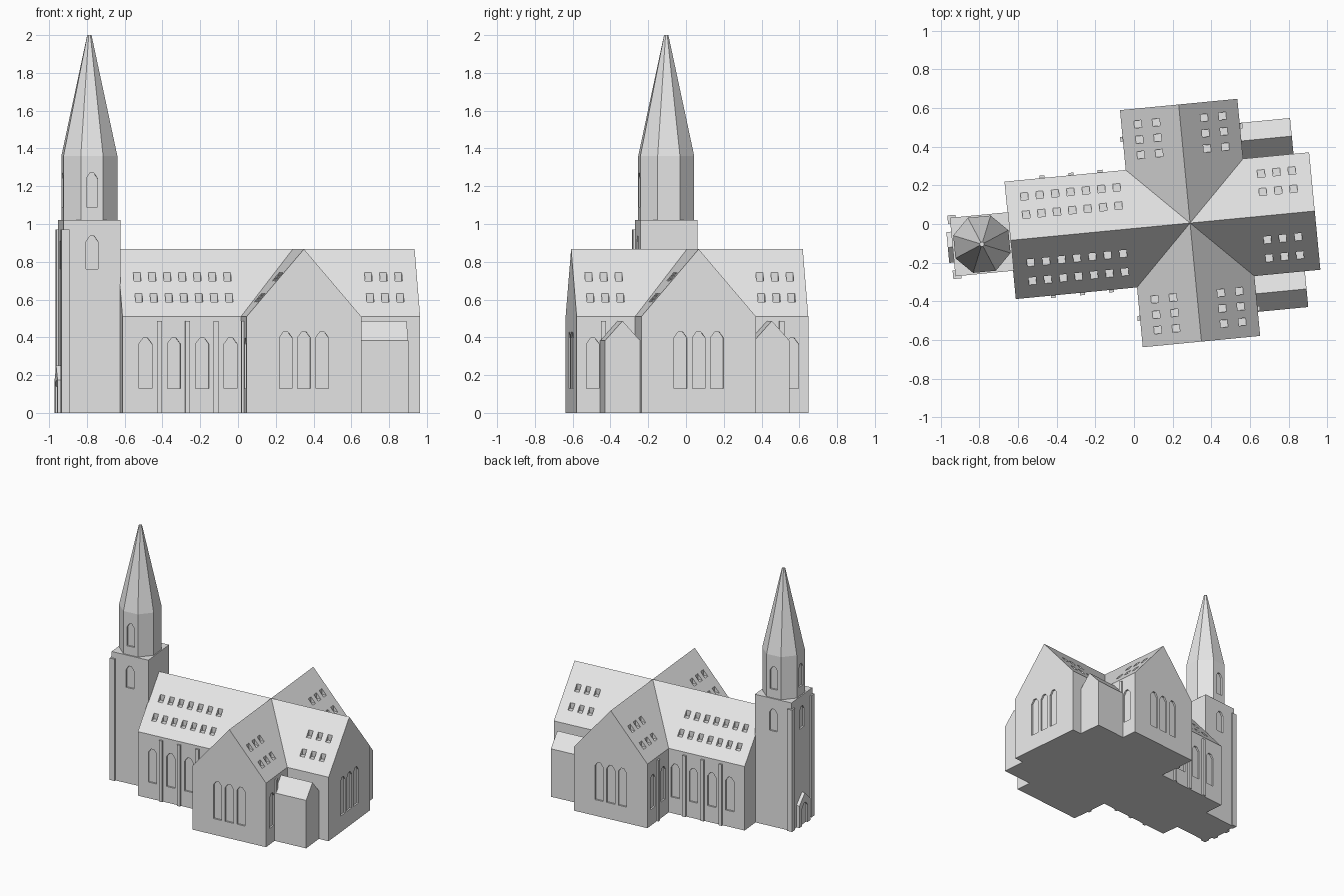
import bpy, bmesh, math
from mathutils import Matrix

if "Cube" in bpy.data.objects:
    bpy.data.objects.remove(bpy.data.objects["Cube"])

# Whole church is turned slightly about the crossing of its two ridges
PLACE = Matrix.Translation((0.29, 0.005, 0)) @ Matrix.Rotation(math.radians(5.5), 4, 'Z')

stone = bpy.data.materials.new("light_grey")
stone.diffuse_color = (0.8, 0.8, 0.8, 1)
stone.use_nodes = True
stone.node_tree.nodes["Principled BSDF"].inputs["Base Color"].default_value = stone.diffuse_color

HALF, EAVE, RIDGE = 0.305, 0.51, 0.867       # nave and transept section
WEST, EAST, ARM = -0.935, 0.648, 0.616
TX, TY, TH = -1.0825, -0.006, 0.152          # tower centre and half width


def prism(bm, pts, axis, a, b):
    """Extrude a (side, z) profile along x or y from a to b."""
    def put(p, d):
        return (d, p[0], p[1]) if axis == 'x' else (p[0], d, p[1])
    lo = [bm.verts.new(put(p, a)) for p in pts]
    hi = [bm.verts.new(put(p, b)) for p in pts]
    n = len(pts)
    faces = [bm.faces.new(lo), bm.faces.new(hi)]
    faces += [bm.faces.new((lo[i], lo[(i + 1) % n], hi[(i + 1) % n], hi[i])) for i in range(n)]
    bmesh.ops.recalc_face_normals(bm, faces=faces)


def box(bm, x0, x1, y0, y1, z0, z1):
    prism(bm, [(y0, z0), (y1, z0), (y1, z1), (y0, z1)], 'x', x0, x1)


def gable(c, half, eave, ridge):
    return [(c - half, 0), (c + half, 0), (c + half, eave), (c, ridge), (c - half, eave)]


def arch(bm, c, w, z0, z1, axis, wall, depth=0.013):
    """Pointed window cutter straddling a wall plane."""
    h = w / 2
    pts = [(c - h, z0), (c + h, z0), (c + h, z1 - 0.035), (c + h * 0.35, z1 - 0.004),
           (c - h * 0.35, z1 - 0.004), (c - h, z1 - 0.035)]
    prism(bm, pts, axis, wall - depth, wall + depth)


def make(name, bm):
    bm.transform(PLACE)
    me = bpy.data.meshes.new(name)
    bm.to_mesh(me)
    bm.free()
    me.materials.append(stone)
    ob = bpy.data.objects.new(name, me)
    bpy.context.collection.objects.link(ob)
    return ob


def boolean(ob, tool, op):
    """Apply a boolean and remove its tool object."""
    m = ob.modifiers.new(op, 'BOOLEAN')
    m.operation, m.object, m.solver = op, tool, 'EXACT'
    dg = bpy.context.evaluated_depsgraph_get()
    me = bpy.data.meshes.new_from_object(ob.evaluated_get(dg))
    ob.modifiers.clear()
    ob.data = me
    bpy.data.objects.remove(tool)


# Nave and transept with crossing gabled roofs
bm = bmesh.new()
prism(bm, gable(0, HALF, EAVE, RIDGE), 'x', WEST, EAST)
church = make("nave_and_transept", bm)
bm = bmesh.new()
prism(bm, gable(0, HALF, EAVE, RIDGE), 'y', -ARM, ARM)
boolean(church, make("transept", bm), 'UNION')

# Window recesses and skylight pockets
bm = bmesh.new()
for s in (-1, 1):
    for i in range(4):
        arch(bm, -0.813 + i * 0.151, 0.07, 0.128, 0.40, 'y', s * HALF)
    for u in (-0.097, 0, 0.097):
        arch(bm, u, 0.068, 0.128, 0.433, 'y', s * ARM)
    for v in (0.385, 0.54):
        arch(bm, s * v, 0.068, 0.128, 0.40, 'x', -HALF)
    arch(bm, s * 0.53, 0.068, 0.128, 0.40, 'x', HALF)
for v in (-0.097, 0, 0.097):
    arch(bm, v, 0.068, 0.128, 0.433, 'x', EAST)

SLOPE = (RIDGE - EAVE) / HALF
R = 0.019


def pocket(x, y, across):
    floor = RIDGE - SLOPE * (across + R)
    box(bm, x - R, x + R, y - R, y + R, floor, floor + 0.07)


for s in (-1, 1):
    for d in (0.125, 0.22):
        for u in [-0.84 + 0.08 * i for i in range(7)] + [0.39, 0.47, 0.55]:
            pocket(u, s * d, d)
        for v in (0.375, 0.455, 0.535):
            for t in (-1, 1):
                pocket(t * d, s * v, d)
boolean(church, make("openings", bm), 'DIFFERENCE')

# Thin wall buttresses
bm = bmesh.new()
for s in (-1, 1):
    for u in (-0.739, -0.589, -0.438):
        box(bm, u - 0.013, u + 0.013, s * 0.300, s * 0.318, 0, 0.487)
    for t, v in ((-1, 0.465), (1, 0.474)):
        box(bm, t * 0.300, t * 0.318, s * v - 0.013, s * v + 0.013, 0, 0.487)
make("wall_buttresses", bm)

# Small gabled annexes in the eastern corners
for s, side in ((-1, "south"), (1, "north")):
    bm = bmesh.new()
    prism(bm, gable(s * 0.397, 0.094, 0.382, 0.487), 'x', 0.30, 0.567)
    make(side + "_annex", bm)

# Square tower with a window on three sides
bm = bmesh.new()
box(bm, TX - TH, TX + TH, TY - TH, TY + TH, 0, 1.02)
tower = make("tower", bm)
bm = bmesh.new()
for s in (-1, 1):
    arch(bm, TX, 0.064, 0.762, 0.94, 'y', TY + s * TH)
arch(bm, TY, 0.064, 0.762, 0.94, 'x', TX - TH)
boolean(tower, make("tower_openings", bm), 'DIFFERENCE')

# Tower corner buttresses
bm = bmesh.new()
for s in (-1, 1):
    y0, y1 = sorted((TY + s * (TH - 0.03), TY + s * (TH + 0.013)))
    box(bm, TX - TH - 0.012, TX - TH + 0.03, y0, y1, 0, 0.97)
make("tower_buttresses", bm)

# West door porch
bm = bmesh.new()
prism(bm, gable(TY, 0.08, 0.175, 0.25), 'x', TX - TH - 0.025, TX - TH + 0.01)
porch = make("door_porch", bm)
bm = bmesh.new()
arch(bm, TY, 0.08, -0.01, 0.175, 'x', TX - TH - 0.025)
boolean(porch, make("door_opening", bm), 'DIFFERENCE')

# Eight-sided belfry and tapering spire
bm = bmesh.new()
rings = []
for r, z in ((0.155, 1.015), (0.155, 1.36), (0.012, 2.0)):
    rings.append([bm.verts.new((TX + r * math.cos(math.radians(22.5 + 45 * k)),
                                TY + r * math.sin(math.radians(22.5 + 45 * k)), z))
                  for k in range(8)])
for lo, hi in zip(rings, rings[1:]):
    for k in range(8):
        bm.faces.new((lo[k], lo[(k + 1) % 8], hi[(k + 1) % 8], hi[k]))
bm.faces.new(rings[0][::-1])
bm.faces.new(rings[-1])
spire = make("belfry_and_spire", bm)
bm = bmesh.new()
flat = 0.155 * math.cos(math.radians(22.5))
for s in (-1, 1):
    arch(bm, TX, 0.06, 1.09, 1.275, 'y', TY + s * flat)
arch(bm, TY, 0.06, 1.09, 1.275, 'x', TX - flat)
boolean(spire, make("belfry_openings", bm), 'DIFFERENCE')
